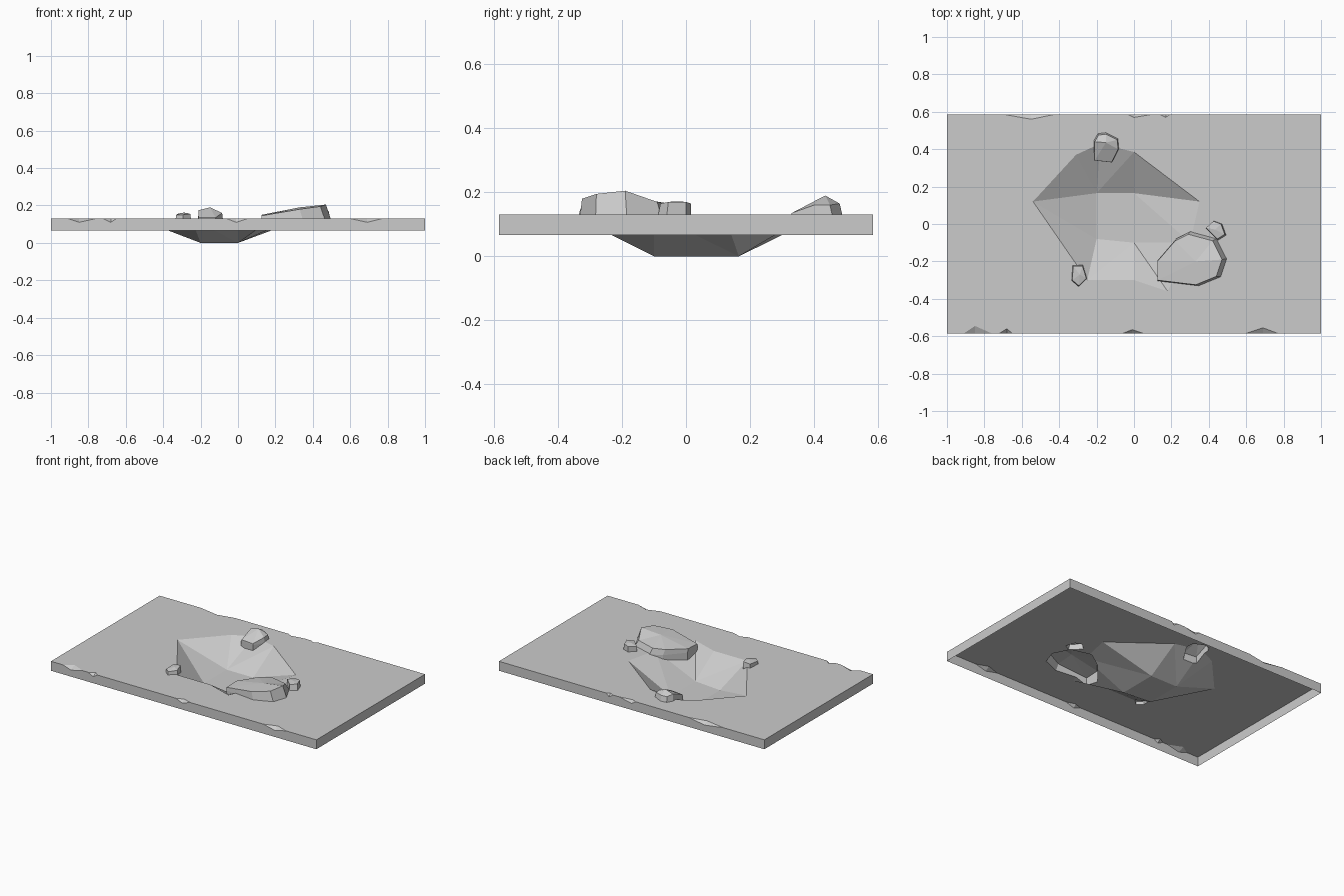
import bpy, bmesh
from mathutils import Vector

cube = bpy.data.objects.get("Cube")
if cube:
    bpy.data.objects.remove(cube)

HALF_X, HALF_Y = 1.0, 0.585
TOP, SKIRT = 0.13, 0.066
DEEP = -0.4          # temporary depth of the solid while joining
CHIP_DROP = 0.02

stone = bpy.data.materials.new("grey stone")
stone.use_nodes = True
stone.diffuse_color = (0.6, 0.6, 0.6, 1)
stone.node_tree.nodes["Principled BSDF"].inputs["Base Color"].default_value = stone.diffuse_color


def make_object(name, bm, slots=1):
    mesh = bpy.data.meshes.new(name)
    bm.to_mesh(mesh)
    bm.free()
    for _ in range(slots):
        mesh.materials.append(stone)
    obj = bpy.data.objects.new(name, mesh)
    bpy.context.collection.objects.link(obj)
    return obj


def loop_edges(bm, verts):
    return [bm.edges.new((a, b)) for a, b in zip(verts, verts[1:] + verts[:1])]


# Chips along the long edges: start, middle, end, depth
front_chips = [(-0.91, -0.85, -0.76, 0.04), (-0.72, -0.68, -0.65, 0.025),
               (-0.06, -0.01, 0.05, 0.02), (0.6, 0.69, 0.77, 0.03)]
back_chips = [(0.19, 0.17, 0.14, 0.015), (0.09, 0.0, -0.03, 0.015),
              (-0.43, -0.55, -0.69, 0.025)]

# Crater rim, counterclockwise seen from above, and its four floor corners
rim_points = {"A": (-0.54, 0.12), "J": (-0.25, -0.30), "I": (0, -0.30),
              "H": (0.18, -0.36), "F": (0.30, -0.1), "E": (0.35, 0.12),
              "D": (0, 0.385), "C": (-0.18, 0.43), "B": (-0.31, 0.37)}
floor_points = {"P": (-0.2, 0.165), "Q": (0, 0.165), "R": (0, -0.1), "S": (-0.2, -0.08)}
crater_faces = "ABP BCP CDP DQP DEQ EFQ FRQ FHR HIR IJR JSR JAS APS PQRS".split()


def build_ground():
    bm = bmesh.new()
    outline, walls, chips = [], [], []
    for chip_list, side in ((front_chips, -1), (back_chips, 1)):
        y = side * HALF_Y
        start = bm.verts.new((side * HALF_X, y, TOP))
        end = bm.verts.new((-side * HALF_X, y, TOP))
        outline.append(start)
        lip = [start]
        for x0, mid, x1, depth in chip_list:
            a, b = (bm.verts.new((x, y, TOP)) for x in (x0, x1))
            inset = bm.verts.new((mid, y - side * depth, TOP))
            low = bm.verts.new((mid, y, TOP - CHIP_DROP))
            outline += [a, inset, b]
            lip += [a, low, b]
            chips += [(a, low, inset), (low, b, inset)]
        outline.append(end)
        walls.append(lip + [end])
    # Top sheet with the crater opening
    corner = {k: bm.verts.new((*p, TOP)) for k, p in rim_points.items()}
    edges = loop_edges(bm, outline) + loop_edges(bm, list(corner.values()))
    bmesh.ops.triangle_fill(bm, edges=edges, use_beauty=True, normal=(0, 0, 1))
    # Crater slopes and floor
    corner.update({k: bm.verts.new((*p, 0)) for k, p in floor_points.items()})
    for name in crater_faces:
        bm.faces.new([corner[k] for k in name])
    # Chipped side walls and temporary base
    for chip in chips:
        bm.faces.new(chip)
    feet = []
    for lip in walls:
        pair = [bm.verts.new((v.co.x, v.co.y, DEEP)) for v in (lip[0], lip[-1])]
        bm.faces.new(lip + pair[::-1])
        feet += pair
    front, back = walls
    bm.faces.new((front[-1], back[0], feet[2], feet[1]))
    bm.faces.new((back[-1], front[0], feet[0], feet[3]))
    bm.faces.new(feet)
    bmesh.ops.recalc_face_normals(bm, faces=bm.faces)
    return make_object("ground", bm, len(rocks) + 1)


def build_rock(index, name, crown, peak, anchor, spread):
    """Faceted rock: crown ring fanned to a peak, spreading out to the ground."""
    bm = bmesh.new()
    anchor = Vector(anchor)
    base = [anchor + (Vector(p[:2]) - anchor) * spread for p in crown]
    rings = [[bm.verts.new(p) for p in crown]]
    for z in (TOP - 0.005, DEEP / 2):
        rings.append([bm.verts.new((*p, z)) for p in base])
    tip = bm.verts.new(peak)
    count = len(crown)
    for i in range(count):
        j = (i + 1) % count
        bm.faces.new((rings[0][i], rings[0][j], tip))
        for upper, lower in zip(rings, rings[1:]):
            bm.faces.new((upper[i], lower[i], lower[j], upper[j]))
    bm.faces.new(rings[-1])
    bmesh.ops.recalc_face_normals(bm, faces=bm.faces)
    for face in bm.faces:
        face.material_index = index
    return make_object(name + "_solid", bm, len(rocks) + 1)


# Rocks: name, crown ring, peak, fixed point of the spread, spread
rocks = [
    ("large_rock",
     [(0.125, -0.2, 0.15), (0.22, -0.09, 0.16), (0.29, -0.055, 0.165), (0.42, -0.09, 0.17),
      (0.47, -0.19, 0.205), (0.44, -0.28, 0.195), (0.33, -0.325, 0.18), (0.125, -0.3, 0.145)],
     (0.33, -0.2, 0.19), (0.13, -0.25), 1.08),
    ("back_rock",
     [(-0.21, 0.44, 0.175), (-0.19, 0.475, 0.165), (-0.15, 0.48, 0.165), (-0.09, 0.45, 0.16),
      (-0.085, 0.4, 0.16), (-0.12, 0.33, 0.135), (-0.21, 0.34, 0.135)],
     (-0.15, 0.435, 0.19), (-0.15, 0.34), 1.07),
    ("left_small_rock",
     [(-0.325, -0.225, 0.155), (-0.275, -0.225, 0.16), (-0.255, -0.29, 0.155),
      (-0.295, -0.33, 0.15), (-0.33, -0.3, 0.15)],
     (-0.29, -0.27, 0.162), (-0.29, -0.27), 1.1),
    ("right_small_rock",
     [(0.385, -0.02, 0.165), (0.425, 0.015, 0.165), (0.465, 0.0, 0.17),
      (0.485, -0.055, 0.17), (0.445, -0.08, 0.165)],
     (0.435, -0.03, 0.172), (0.4, 0.0), 1.1),
]

# Join rocks into the ground so that the shell stays open underneath
ground = build_ground()
helpers = [ground]
for index, rock in enumerate(rocks, 1):
    solid = build_rock(index, *rock)
    helpers.append(solid)
    join = ground.modifiers.new("join", 'BOOLEAN')
    join.operation, join.solver, join.object = 'UNION', 'EXACT', solid
graph = bpy.context.evaluated_depsgraph_get()
joined = bpy.data.meshes.new_from_object(ground.evaluated_get(graph))
for helper in helpers:
    bpy.data.objects.remove(helper)

# Drop the base, shorten the walls and split the shell into named parts
for index, name in enumerate(["cratered_slab"] + [rock[0] for rock in rocks]):
    bm = bmesh.new()
    bm.from_mesh(joined)
    unwanted = [f for f in bm.faces if f.material_index != index
                or all(v.co.z < DEEP / 2 for v in f.verts)]
    bmesh.ops.delete(bm, geom=unwanted, context='FACES')
    for vert in bm.verts:
        if vert.co.z < DEEP / 2:
            vert.co.z = SKIRT
    for face in bm.faces:
        face.material_index = 0
        face.smooth = False
    make_object(name, bm)
bpy.data.meshes.remove(joined)
